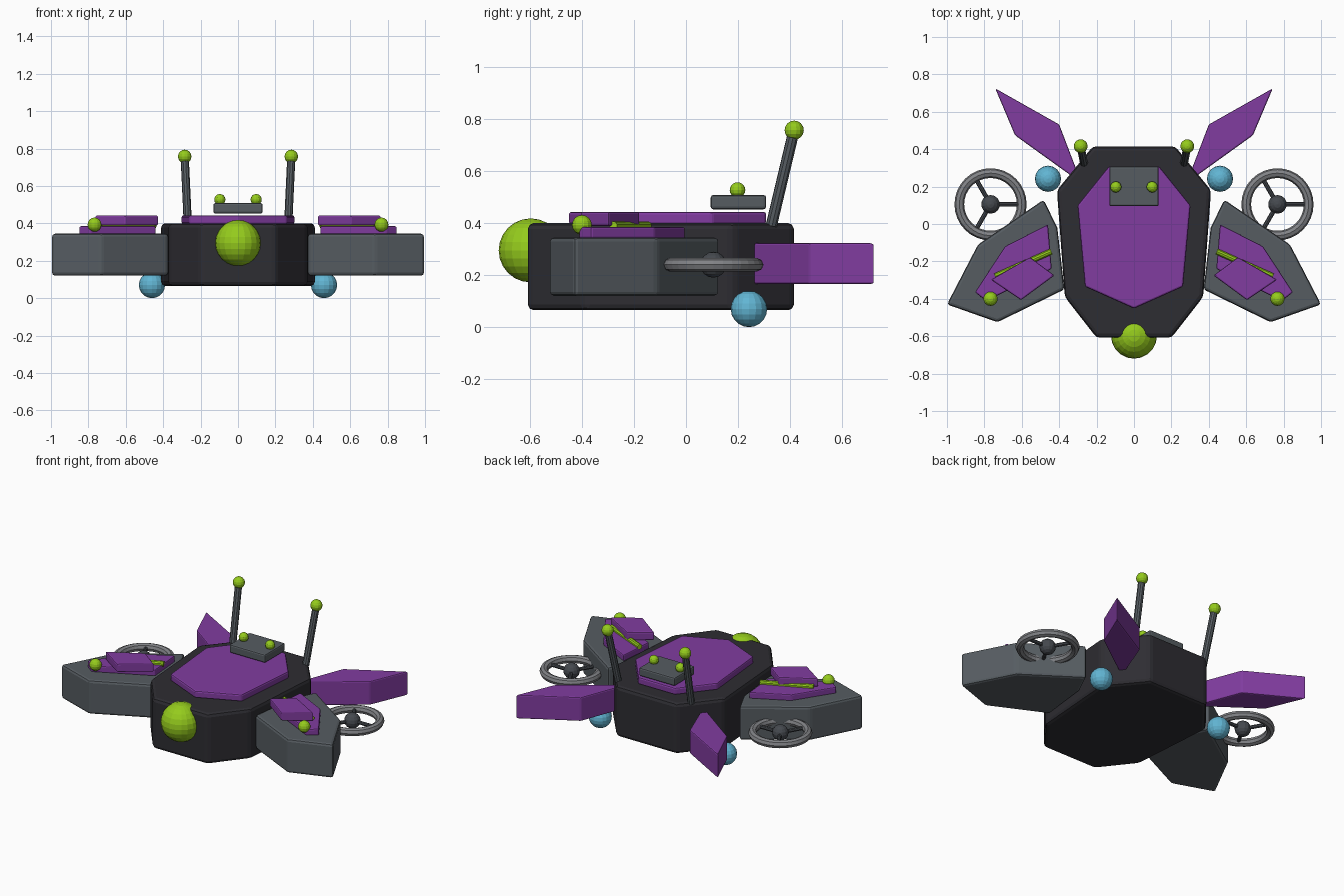
import bpy, bmesh, math
from mathutils import Vector

if "Cube" in bpy.data.objects:
    bpy.data.objects.remove(bpy.data.objects["Cube"])


def material(name, rgb):
    m = bpy.data.materials.new(name)
    m.diffuse_color = (*rgb, 1)
    m.use_nodes = True
    m.node_tree.nodes["Principled BSDF"].inputs["Base Color"].default_value = m.diffuse_color
    return m


BLACK = material("charcoal", (0.027, 0.026, 0.032))
GREY = material("slate grey", (0.092, 0.107, 0.12))
DARK = material("dark grey", (0.06, 0.067, 0.078))
SILVER = material("mid grey", (0.22, 0.225, 0.24))
PURPLE = material("purple", (0.22, 0.045, 0.35))
GREEN = material("lime", (0.30, 0.60, 0.012))
BLUE = material("sky blue", (0.12, 0.46, 0.65))


def add(name, bm, mat):
    bmesh.ops.recalc_face_normals(bm, faces=bm.faces)
    me = bpy.data.meshes.new(name)
    bm.to_mesh(me)
    bm.free()
    me.materials.append(mat)
    ob = bpy.data.objects.new(name, me)
    bpy.context.collection.objects.link(ob)
    return ob


def prism(name, outline, z0, z1, mat, bevel, s=1):
    """Extrude a plan outline from z0 to z1, flipped in x when s is -1."""
    bm = bmesh.new()
    f = bm.faces.new([bm.verts.new((s * x, y, z0)) for x, y in outline])
    top = bmesh.ops.extrude_face_region(bm, geom=[f])["geom"]
    for v in top:
        if isinstance(v, bmesh.types.BMVert):
            v.co.z = z1
    ob = add(name, bm, mat)
    b = ob.modifiers.new("soft edges", "BEVEL")
    b.width, b.segments, b.limit_method = bevel, 2, "ANGLE"
    b.angle_limit = math.radians(25)
    return ob


def ball(name, centre, r, mat, seg=16, rings=10):
    bm = bmesh.new()
    bmesh.ops.create_uvsphere(bm, u_segments=seg, v_segments=rings, radius=r)
    bmesh.ops.translate(bm, verts=bm.verts, vec=centre)
    return add(name, bm, mat)


def rod(name, a, b, r, mat, seg=10):
    a, b = Vector(a), Vector(b)
    bm = bmesh.new()
    bmesh.ops.create_cone(bm, cap_ends=True, segments=seg, radius1=r, radius2=r,
                          depth=(b - a).length)
    ob = add(name, bm, mat)
    ob.location = (a + b) / 2
    ob.rotation_euler = (b - a).to_track_quat("Z", "Y").to_euler()
    return ob


def symmetric(half):
    """Complete a right-hand outline with its mirrored left half."""
    return half + [(-x, y) for x, y in reversed(half) if x != 0]


# Hull, top plate, sensor box and nose
prism("hull", symmetric([(0.22, 0.415), (0.412, 0.18), (0.37, -0.39), (0.20, -0.608)]),
      0.065, 0.40, BLACK, 0.022)
prism("top_plate", symmetric([(0.135, 0.308), (0.302, 0.10), (0.262, -0.335), (0, -0.452)]),
      0.395, 0.443, PURPLE, 0.01)
prism("sensor_box", symmetric([(0.132, 0.308), (0.132, 0.095)]), 0.453, 0.508, GREY, 0.01)
ball("nose_light", (0, -0.597, 0.295), 0.123, GREEN, 20, 12)

for s, side in ((1, "right"), (-1, "left")):
    # Box lights and antennas
    ball(side + "_box_light", (s * 0.097, 0.198, 0.527), 0.03, GREEN, 12, 8)
    rod(side + "_antenna", (s * 0.268, 0.328, 0.39), (s * 0.285, 0.415, 0.755), 0.022, GREY)
    ball(side + "_antenna_tip", (s * 0.285, 0.416, 0.757), 0.037, GREEN, 14, 8)

    # Tail fin
    prism(side + "_tail_fin", [(0.742, 0.725), (0.40, 0.532), (0.28, 0.218), (0.636, 0.474)],
          0.165, 0.323, PURPLE, 0.008, s)

    # Front wing and its layered plates
    prism(side + "_wing", [(0.483, 0.13), (0.834, -0.11), (1.0, -0.43),
                           (0.73, -0.525), (0.372, -0.35), (0.41, -0.02)],
          0.12, 0.345, GREY, 0.016, s)
    prism(side + "_lower_plate", [(0.46, -0.002), (0.69, -0.12), (0.85, -0.365),
                                  (0.79, -0.412), (0.44, -0.24)],
          0.34, 0.385, PURPLE, 0.008, s)
    prism(side + "_upper_plate", [(0.556, -0.178), (0.425, -0.275), (0.604, -0.407),
                                  (0.765, -0.298)],
          0.388, 0.443, PURPLE, 0.008, s)
    rod(side + "_light_bar", (s * 0.742, -0.28, 0.39), (s * 0.442, -0.147, 0.39), 0.017, GREEN)
    ball(side + "_wing_light", (s * 0.767, -0.40, 0.393), 0.038, GREEN, 14, 8)

    # Round underside pod
    ball(side + "_pod", (s * 0.46, 0.242, 0.07), 0.07, BLUE)

    # Rotor: ring, hub and three spokes
    c = Vector((s * 0.767, 0.105, 0.24))
    bpy.ops.mesh.primitive_torus_add(major_radius=0.167, minor_radius=0.026,
                                     major_segments=32, minor_segments=8, location=c)
    ring = bpy.context.object
    ring.name = side + "_rotor_ring"
    ring.data.materials.append(SILVER)
    ball(side + "_rotor_hub", c, 0.05, DARK, 14, 8)
    for i in range(3):
        a = math.radians(120 * i)
        rod(f"{side}_rotor_spoke_{i + 1}", c,
            c + 0.16 * Vector((math.cos(a), math.sin(a), 0)), 0.012, DARK, 8)
